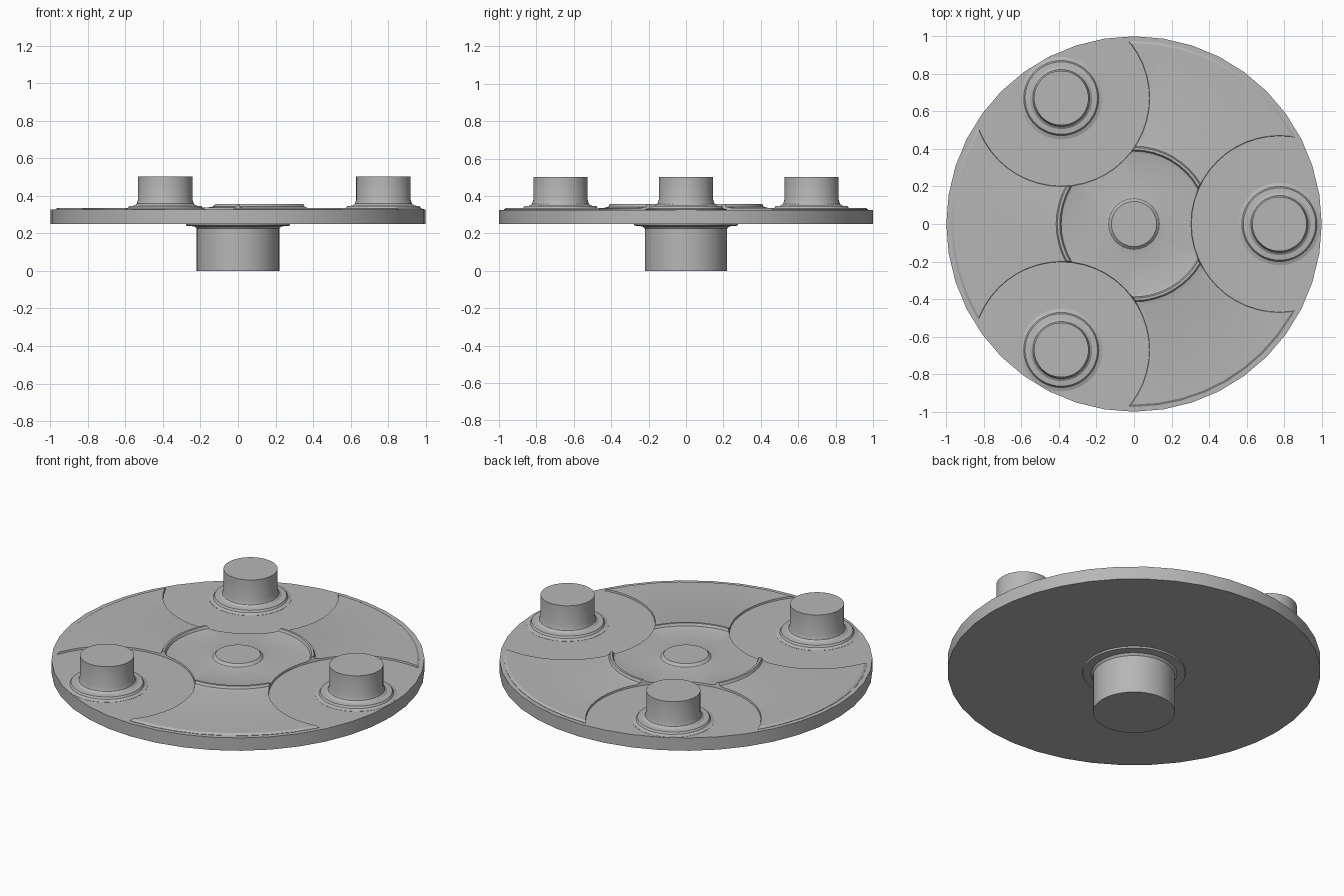
import bpy, bmesh
from math import cos, sin, pi, radians

cube = bpy.data.objects.get("Cube")
if cube:
    bpy.data.objects.remove(cube, do_unlink=True)

steel = bpy.data.materials.new("grey steel")
steel.use_nodes = True
GREY = (0.47, 0.47, 0.47, 1)
steel.diffuse_color = GREY
steel.node_tree.nodes["Principled BSDF"].inputs["Base Color"].default_value = GREY


def activate(obj):
    bpy.ops.object.select_all(action='DESELECT')
    obj.select_set(True)
    bpy.context.view_layer.objects.active = obj


def lathe(name, profile, sides=40, at=(0, 0)):
    """Closed solid turned from (radius, z) points, capped at both ends."""
    bm = bmesh.new()
    rings = [[bm.verts.new((r * cos(2 * pi * i / sides), r * sin(2 * pi * i / sides), z))
              for i in range(sides)] for r, z in profile]
    for low, high in zip(rings, rings[1:]):
        for i in range(sides):
            j = (i + 1) % sides
            bm.faces.new((low[i], low[j], high[j], high[i]))
    bm.faces.new(rings[0][::-1])
    bm.faces.new(rings[-1])
    bmesh.ops.recalc_face_normals(bm, faces=bm.faces)
    mesh = bpy.data.meshes.new(name)
    bm.to_mesh(mesh)
    bm.free()
    mesh.materials.append(steel)
    obj = bpy.data.objects.new(name, mesh)
    obj.location = (at[0], at[1], 0)
    bpy.context.collection.objects.link(obj)
    return obj


def smooth(obj):
    activate(obj)
    bpy.ops.object.shade_smooth_by_angle(angle=radians(30))


pin_spots = [(0.775 * cos(radians(a)), 0.775 * sin(radians(a))) for a in (0, 120, 240)]

# Round carrier plate
smooth(lathe("carrier_plate", [(1, 0.25), (1, 0.326)]))

# Drive shaft below with a flared foot
smooth(lathe("drive_shaft", [(0.22, 0), (0.22, 0.225), (0.23, 0.237),
                             (0.275, 0.241), (0.28, 0.255)], 48))

# Raised web: low step at the rim, ridge ring and centre boss
web = lathe("raised_web", [(0.974, 0.315), (0.974, 0.328), (0.962, 0.336),
                           (0.44, 0.336), (0.415, 0.342), (0.408, 0.356),
                           (0.395, 0.356), (0.388, 0.342), (0.37, 0.337),
                           (0.17, 0.337), (0.135, 0.342), (0.12, 0.356)], 48)

# Round clearance pockets cut from the web around each pin
for spot in pin_spots:
    cutter = lathe("pocket_cutter", [(0.462, 0.29), (0.478, 0.37)], 48, spot)
    cutter.hide_render = True
    cut = web.modifiers.new("pocket", 'BOOLEAN')
    cut.operation = 'DIFFERENCE'
    cut.solver = 'EXACT'
    cut.object = cutter
    activate(web)
    bpy.ops.object.modifier_apply(modifier=cut.name)
    bpy.data.objects.remove(cutter, do_unlink=True)
smooth(web)

# Three pins with flared collars
for i, spot in enumerate(pin_spots):
    smooth(lathe(f"pin_{i + 1}", [(0.22, 0.315), (0.22, 0.327), (0.2, 0.334),
                                  (0.193, 0.345), (0.165, 0.348), (0.152, 0.358),
                                  (0.145, 0.38), (0.145, 0.502)], 48, spot))
